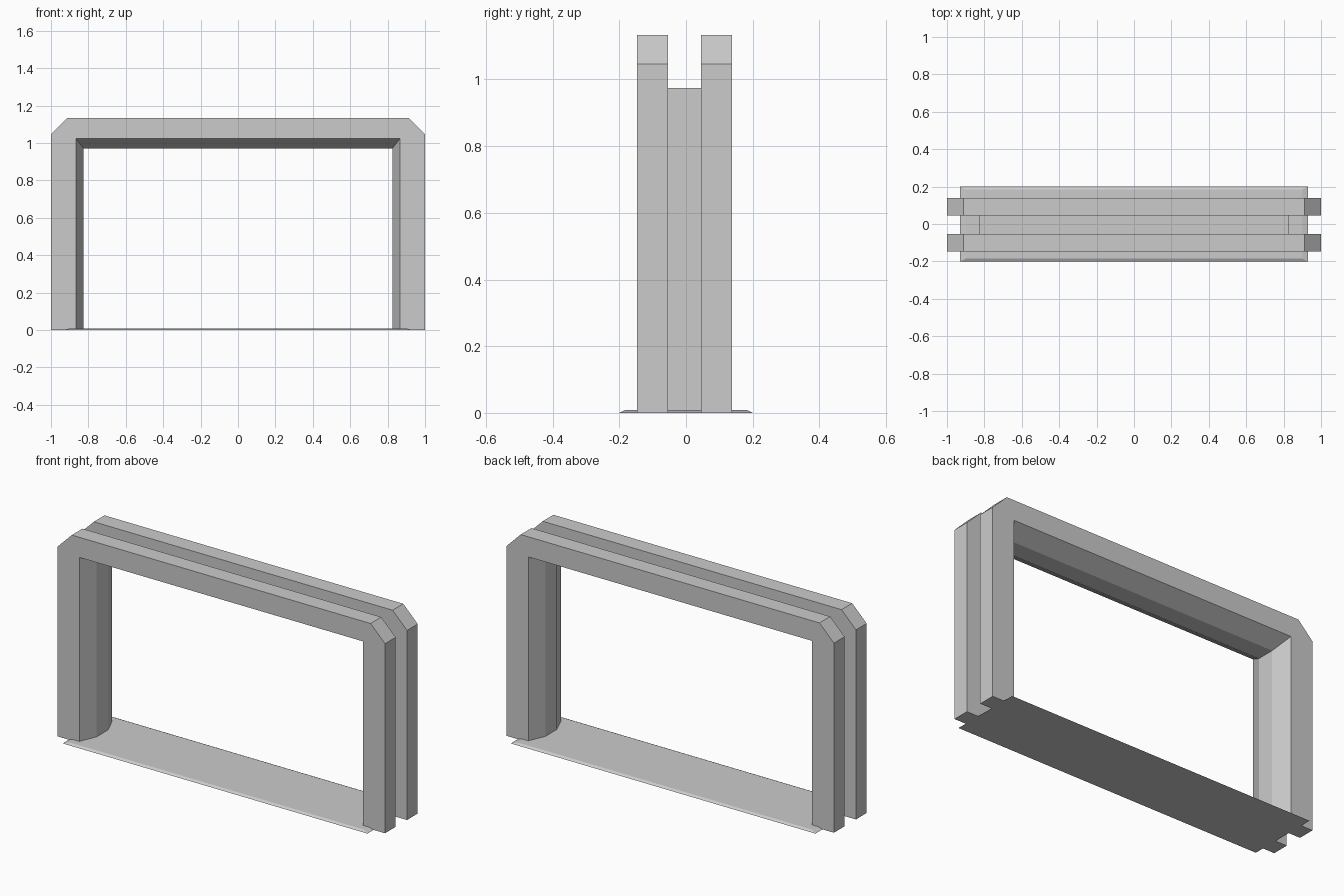
import bpy, bmesh

if "Cube" in bpy.data.objects:
    bpy.data.objects.remove(bpy.data.objects["Cube"])

YC = -0.004                      # frame centre line in depth
Y_FACE, Y_GROOVE = 0.1425, 0.0495

# half-outlines of the arch, mirrored in x
OUTER = [(1.0, 0), (1.0, 1.046), (0.912, 1.134)]
OPENING = [(0.866, 0), (0.866, 1.023)]
THROAT = [(0.826, 0), (0.826, 0.971)]
LINER = [(0.829, 0), (0.829, 0.974)]


def arch(half):
    return half + [(-x, z) for x, z in reversed(half)]


def make_object(name, bm):
    bmesh.ops.recalc_face_normals(bm, faces=bm.faces[:])
    mesh = bpy.data.meshes.new(name)
    bm.to_mesh(mesh)
    bm.free()
    obj = bpy.data.objects.new(name, mesh)
    bpy.context.collection.objects.link(obj)
    return obj


def arch_solid(name, outer, y0, y1, inner0, inner1):
    """Solid arch between depths y0 and y1; the inner edge may taper."""
    bm = bmesh.new()
    loops = []
    for y, inner in ((y0, inner0), (y1, inner1)):
        pts = arch(outer) + list(reversed(arch(inner)))
        loops.append([bm.verts.new((x, y, z)) for x, z in pts])
    front, back = loops
    bm.faces.new(front)
    bm.faces.new(list(reversed(back)))
    n = len(front)
    for i in range(n):
        j = (i + 1) % n
        bm.faces.new((front[i], back[i], back[j], front[j]))
    return make_object(name, bm)


# front and back frames, splayed towards the throat
for name, side in (("front_frame", -1), ("back_frame", 1)):
    arch_solid(name, OUTER, YC + side * Y_FACE, YC + side * Y_GROOVE,
               OPENING, THROAT)

# thin liner closing the groove between the frames
arch_solid("groove_liner", LINER, YC - Y_GROOVE, YC + Y_GROOVE, THROAT, THROAT)

# threshold plate with sloped edges
bm = bmesh.new()
bmesh.ops.create_cube(bm, size=1)
for v in bm.verts:
    top = v.co.z > 0
    hx, hy, z = (0.9, 0.185, 0.008) if top else (0.93, 0.2, 0.0)
    v.co = (hx if v.co.x > 0 else -hx, hy if v.co.y > 0 else -hy, z)
make_object("threshold_plate", bm)
